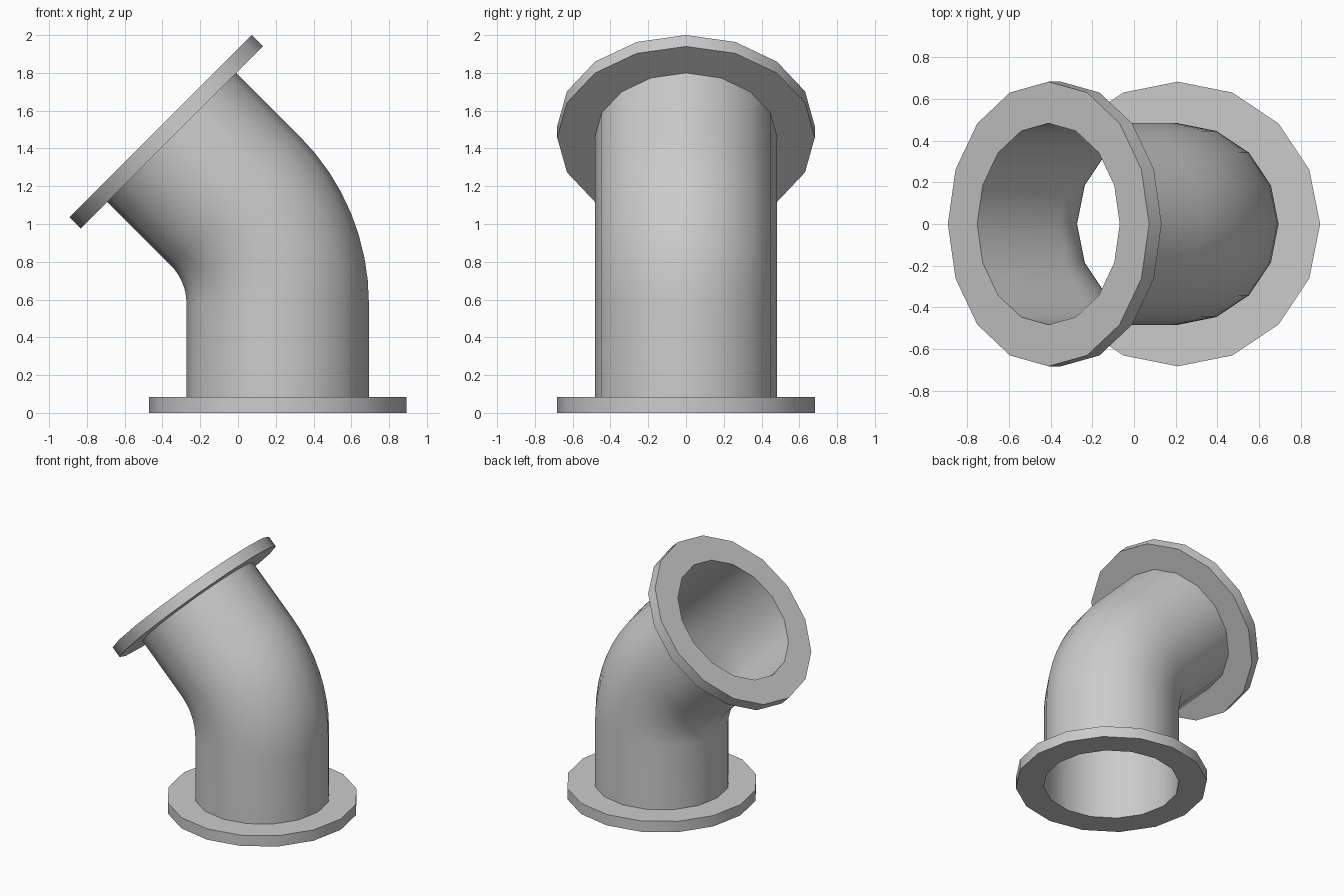
import bpy, bmesh, math
from mathutils import Matrix, Vector

if "Cube" in bpy.data.objects:
    bpy.data.objects.remove(bpy.data.objects["Cube"])

SIDES = 16
PIPE_R, FLANGE_R, THICK = 0.483, 0.682, 0.085
AXIS_X, BEND_Z, BEND_R = 0.21, 0.58, 0.768
BEND = math.radians(45)
BEND_STEPS = 8

grey = bpy.data.materials.new("light grey metal")
grey.use_nodes = True
colour = (0.6, 0.6, 0.6, 1)
grey.diffuse_color = colour
grey.node_tree.nodes["Principled BSDF"].inputs["Base Color"].default_value = colour


def loft(name, rings, closed=False):
    """Join circular rings, each given as (centre, tilt towards -x, radius)."""
    bm = bmesh.new()
    loops = []
    for centre, tilt, radius in rings:
        turn = Matrix.Rotation(-tilt, 3, 'Y')
        angles = [math.tau * i / SIDES for i in range(SIDES)]
        loops.append([bm.verts.new(centre + turn @ Vector(
            (radius * math.cos(a), radius * math.sin(a), 0))) for a in angles])
    pairs = list(zip(loops, loops[1:]))
    if closed:
        pairs.append((loops[-1], loops[0]))
    for low, high in pairs:
        for i in range(SIDES):
            j = (i + 1) % SIDES
            bm.faces.new((low[i], low[j], high[j], high[i]))
    mesh = bpy.data.meshes.new(name)
    bm.to_mesh(mesh)
    bm.free()
    mesh.materials.append(grey)
    obj = bpy.data.objects.new(name, mesh)
    bpy.context.collection.objects.link(obj)
    bpy.ops.object.select_all(action='DESELECT')
    obj.select_set(True)
    bpy.context.view_layer.objects.active = obj
    bpy.ops.object.shade_smooth_by_angle(angle=math.radians(30))
    return obj


def flange(name, centre, tilt):
    """Flat ring whose lower face is at centre."""
    top = centre + Matrix.Rotation(-tilt, 3, 'Y') @ Vector((0, 0, THICK))
    loft(name, [(centre, tilt, PIPE_R), (centre, tilt, FLANGE_R),
                (top, tilt, FLANGE_R), (top, tilt, PIPE_R)], closed=True)


# Position of the upper flange along the tilted axis
tilted_axis = Vector((-math.sin(BEND), 0, math.cos(BEND)))
upper_seat = Vector((-0.41, 0, 1.518)) - tilted_axis * THICK

# Thin-walled elbow: straight run, bend, straight run
path = [(Vector((AXIS_X, 0, THICK)), 0, PIPE_R)]
for k in range(BEND_STEPS + 1):
    a = BEND * k / BEND_STEPS
    path.append((Vector((AXIS_X - BEND_R * (1 - math.cos(a)), 0,
                         BEND_Z + BEND_R * math.sin(a))), a, PIPE_R))
path.append((upper_seat, BEND, PIPE_R))
loft("elbow_pipe", path)

# Mounting flanges at both open ends
flange("base_flange", Vector((AXIS_X, 0, 0)), 0)
flange("upper_flange", upper_seat, BEND)
